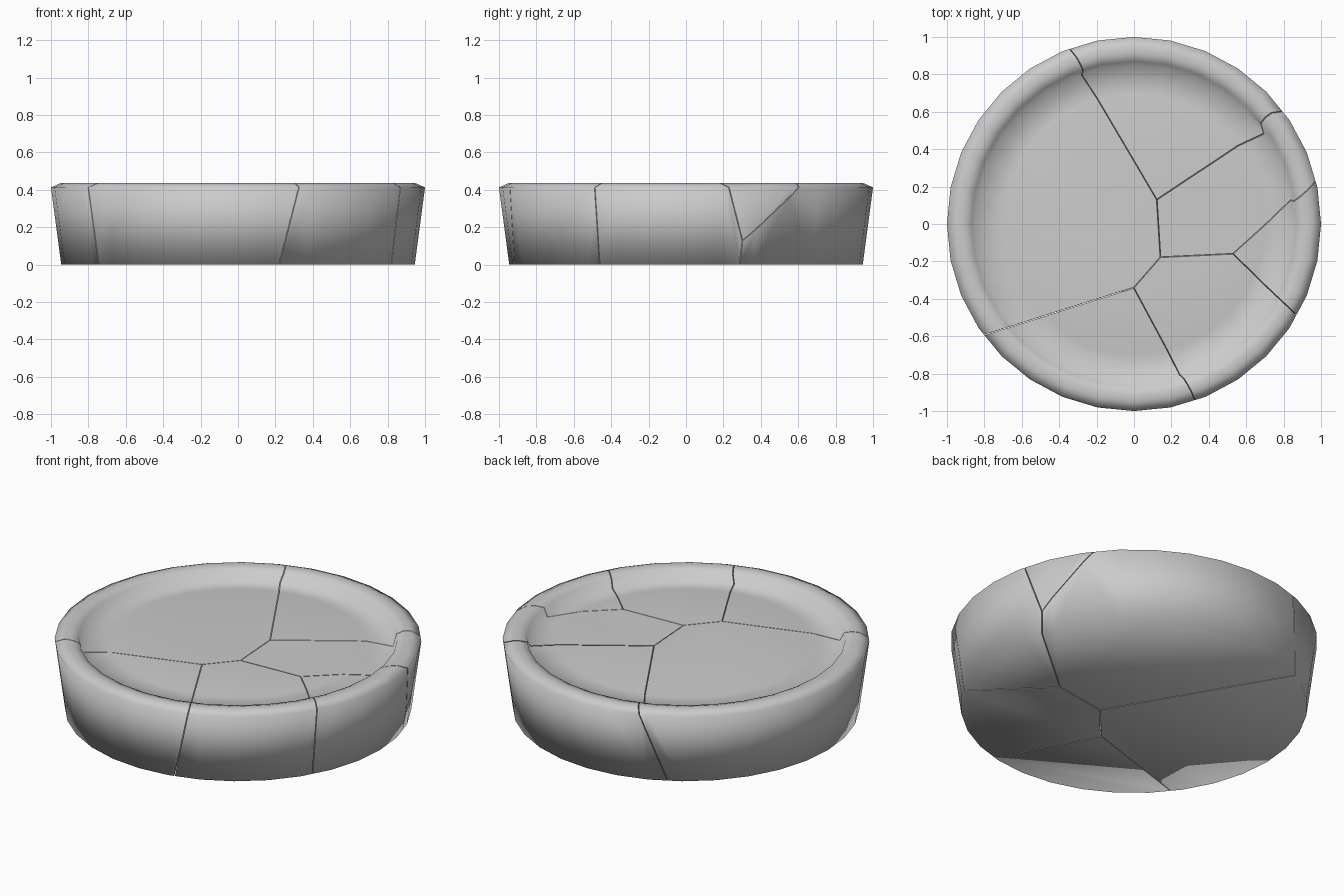
import bpy, bmesh, math
from mathutils import Vector

if "Cube" in bpy.data.objects:
    bpy.data.objects.remove(bpy.data.objects["Cube"], do_unlink=True)

stone = bpy.data.materials.new("plain_grey")
stone.use_nodes = True
stone.diffuse_color = (0.6, 0.6, 0.6, 1)
stone.node_tree.nodes["Principled BSDF"].inputs["Base Color"].default_value = (0.6, 0.6, 0.6, 1)

SIDES = 32
GAP = 0.002
# dish profile: radius and height, from the base up over the rim to the floor
PROFILE = [(0.945, 0), (1, 0.412), (0.95, 0.435), (0.91, 0.434), (0.87, 0.422),
           (0.847, 0.372), (0.7, 0.392)]

# crack junctions on the floor, inside, on the base and on the wall
hub_back = Vector((0.12, 0.14, 0.4))
hub_mid = Vector((0.14, -0.18, 0.4))
hub_front = Vector((0, -0.34, 0.398))
hub_side = Vector((0.53, -0.16, 0.395))
inner = Vector((0.17, -0.113, 0.17))
base_mid = Vector((0.118, -0.149, 0))
base_front = Vector((-0.077, -0.365, 0))
base_side = Vector((0.445, -0.097, 0))
base_edge = Vector((0.9, 0.29, 0))
wall_fork = Vector((0.93, 0.32, 0.13))


def rim(x, y):
    return Vector((x, y, 0.412))


# each crack is a plane between two neighbouring pieces
CRACKS = {
    ("left", "back"): (hub_back, rim(-0.34, 0.93), base_mid),
    ("left", "wedge"): (hub_back, hub_mid, inner),
    ("left", "front"): (hub_mid, hub_front, base_mid),
    ("left", "corner"): (hub_front, rim(-0.79, -0.59), base_front),
    ("front", "corner"): (hub_front, rim(0.32, -0.93), base_front),
    ("front", "side"): (hub_side, rim(0.86, -0.48), base_side),
    ("wedge", "side"): (hub_side, rim(0.96, 0.22), wall_fork),
    ("wedge", "front"): (hub_mid, hub_side, inner),
    ("wedge", "back"): (hub_back, rim(0.79, 0.6), wall_fork),
    ("back", "front"): (base_mid, base_side, inner),
    ("back", "side"): (base_edge, base_side, wall_fork),
}
# a point inside each piece tells which side of a crack it keeps
PIECES = {
    "left": (-0.5, 0.2, 0.2), "back": (0.4, 0.5, 0.1), "wedge": (0.7, 0.25, 0.38),
    "side": (0.8, -0.1, 0.2), "front": (0.4, -0.5, 0.2), "corner": (-0.2, -0.7, 0.2),
}


def whole_dish():
    bm = bmesh.new()
    rings = []
    for r, z in PROFILE:
        angles = [math.tau * i / SIDES for i in range(SIDES)]
        rings.append([bm.verts.new((r * math.cos(a), r * math.sin(a), z)) for a in angles])
    for low, high in zip(rings, rings[1:]):
        for i in range(SIDES):
            j = (i + 1) % SIDES
            bm.faces.new((low[i], low[j], high[j], high[i]))
    bm.faces.new(rings[0][::-1])
    bm.faces.new(rings[-1])
    for f in bm.faces:
        f.smooth = True
    return bm


def cut(bm, points, inside):
    a, b, c = points
    normal = (b - a).cross(c - a).normalized()
    if normal.dot(inside - a) > 0:
        normal = -normal
    geom = bm.verts[:] + bm.edges[:] + bm.faces[:]
    bmesh.ops.bisect_plane(bm, geom=geom, dist=1e-5, plane_co=a - normal * GAP,
                           plane_no=normal, clear_outer=True)
    border = [e for e in bm.edges if e.is_boundary]
    filled = bmesh.ops.triangle_fill(bm, edges=border, use_beauty=True, normal=normal)
    # crack faces stay flat with sharp borders
    for f in filled["geom"]:
        if isinstance(f, bmesh.types.BMFace):
            f.smooth = False
    for e in border:
        if e.is_valid:
            e.smooth = False


for name, point in PIECES.items():
    bm = whole_dish()
    for pair, points in CRACKS.items():
        if name in pair:
            cut(bm, points, Vector(point))
    bmesh.ops.recalc_face_normals(bm, faces=bm.faces[:])
    mesh = bpy.data.meshes.new("dish_piece_" + name)
    bm.to_mesh(mesh)
    bm.free()
    mesh.materials.append(stone)
    piece = bpy.data.objects.new("dish_piece_" + name, mesh)
    bpy.context.collection.objects.link(piece)
